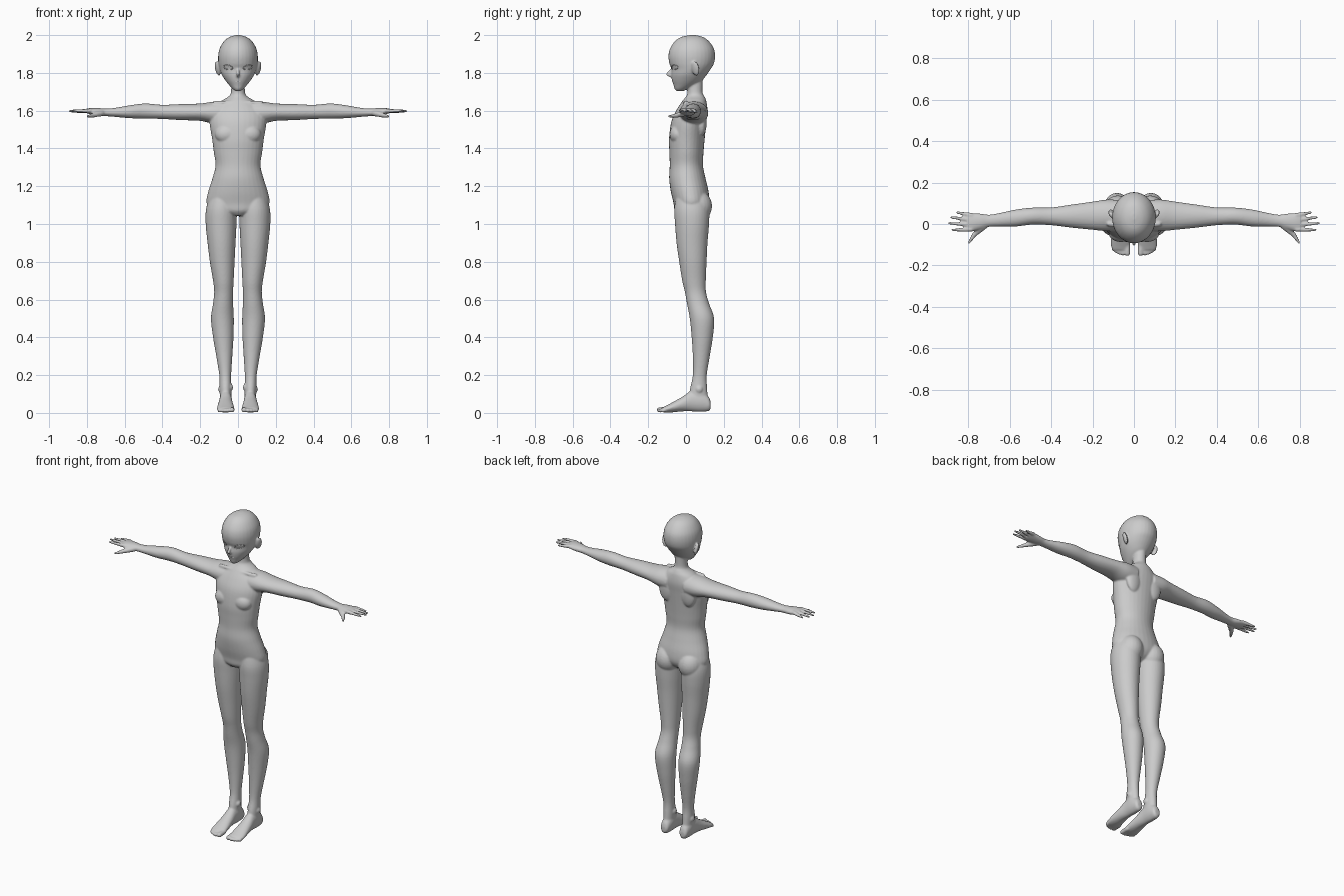
import bpy, bmesh, math
from mathutils import Vector, Matrix

if "Cube" in bpy.data.objects:
    bpy.data.objects.remove(bpy.data.objects["Cube"])

grey = bpy.data.materials.new("plain_grey")
grey.diffuse_color = (0.6, 0.6, 0.6, 1)
grey.use_nodes = True
grey.node_tree.nodes["Principled BSDF"].inputs["Base Color"].default_value = grey.diffuse_color
bm = bmesh.new()


def spline(rows, steps=5):
    """Smooth a list of equal-length rows with Catmull-Rom."""
    out = []
    for i in range(len(rows) - 1):
        p = [Vector(rows[max(0, min(len(rows) - 1, i + k))]) for k in (-1, 0, 1, 2)]
        for s in range(steps):
            t = s / steps
            out.append(0.5 * (2 * p[1] + (p[2] - p[0]) * t
                       + (2 * p[0] - 5 * p[1] + 4 * p[2] - p[3]) * t * t
                       + (3 * p[1] - p[0] - 3 * p[2] + p[3]) * t ** 3))
    return out + [Vector(rows[-1])]


def loft(rows, axis, sides=32):
    """Rows: position along axis, then low and high limits of the other two axes."""
    rings = []
    others = [k for k in range(3) if k != axis]
    for pos, a0, a1, b0, b1 in spline(rows):
        ring = []
        for i in range(sides):
            a = math.tau * i / sides
            co = [0, 0, 0]
            co[axis] = pos
            co[others[0]] = (a0 + a1) / 2 + (a1 - a0) / 2 * math.cos(a)
            co[others[1]] = (b0 + b1) / 2 + (b1 - b0) / 2 * math.sin(a)
            ring.append(bm.verts.new(co))
        rings.append(ring)
    faces = [bm.faces.new(rings[0]), bm.faces.new(rings[-1][::-1])]
    for r, q in zip(rings, rings[1:]):
        for i in range(sides):
            j = (i + 1) % sides
            faces.append(bm.faces.new((r[i], q[i], q[j], r[j])))
    bmesh.ops.recalc_face_normals(bm, faces=faces)


def ball(center, radii, rot=(0, 0, 0)):
    m = Matrix.Translation(center)
    for ang, ax in zip(rot, "XYZ"):
        m = m @ Matrix.Rotation(ang, 4, ax)
    m = m @ Matrix.Diagonal((*radii, 1))
    bmesh.ops.create_uvsphere(bm, u_segments=24, v_segments=16, radius=1, matrix=m)


def capsule(a, b, ra, rb):
    a, b = Vector(a), Vector(b)
    d = b - a
    m = Matrix.Translation((a + b) / 2) @ d.to_track_quat('Z', 'Y').to_matrix().to_4x4()
    bmesh.ops.create_cone(bm, cap_ends=True, segments=16, radius1=ra, radius2=rb,
                          depth=d.length, matrix=m)
    ball(a, (ra,) * 3)
    ball(b, (rb,) * 3)


# leg: z, inner x, outer x, front y, back y
loft([(1.16, .02, .145, -.05, .10), (1.08, .008, .169, -.062, .122),
      (1.0, .008, .171, -.058, .122), (.9, .013, .161, -.05, .114),
      (.8, .018, .149, -.036, .109), (.7, .023, .132, -.02, .105),
      (.64, .026, .126, -.006, .106), (.58, .026, .132, .005, .122),
      (.5, .022, .143, .02, .149), (.4, .024, .132, .03, .142),
      (.3, .03, .115, .036, .126), (.2, .036, .099, .036, .11),
      (.13, .035, .097, .022, .112), (.06, .036, .094, .01, .118)], 2)
# foot: y, inner x, outer x, bottom z, top z
loft([(.131, .05, .08, .025, .055), (.12, .039, .091, .01, .085),
      (.08, .033, .097, .006, .12), (.03, .032, .098, .008, .118),
      (-.02, .027, .104, .008, .085), (-.07, .021, .11, .003, .057),
      (-.105, .02, .111, .002, .038), (-.125, .028, .104, .004, .028)], 1)
# toes
for x, y, r in ((.032, -.141, .014), (.053, -.143, .0105), (.070, -.139, .01),
                (.085, -.132, .0095), (.099, -.122, .009)):
    capsule((x, -.095, .018), (x, y, r + .002), r, r)
# ankle bones and buttocks
ball((.094, .07, .125), (.011, .018, .018))
ball((.037, .06, .135), (.011, .018, .018))
ball((.078, .058, 1.095), (.074, .08, .085))
# arm: x, front y, back y, bottom z, top z
loft([(.06, -.035, .115, 1.52, 1.652), (.13, -.035, .118, 1.53, 1.648),
      (.2, -.028, .108, 1.546, 1.638), (.3, -.018, .094, 1.55, 1.635),
      (.4, -.006, .08, 1.556, 1.631), (.49, -.003, .079, 1.558, 1.638),
      (.57, -.012, .07, 1.56, 1.629), (.65, -.012, .053, 1.567, 1.615),
      (.7, -.014, .045, 1.571, 1.611), (.74, -.026, .05, 1.573, 1.614),
      (.78, -.035, .052, 1.58, 1.614), (.805, -.034, .05, 1.588, 1.61)], 0)
# fingers and thumb
for y0, x1, y1, z1 in ((.043, .853, .055, 1.592), (.019, .882, .032, 1.596),
                       (-.005, .892, .004, 1.598), (-.026, .876, -.029, 1.598)):
    capsule((.785, y0, 1.6), (x1, y1, z1), .0115, .0065)
capsule((.725, -.01, 1.587), (.77, -.05, 1.575), .017, .012)
capsule((.77, -.05, 1.575), (.797, -.09, 1.57), .012, .0065)
# ear
ball((.108, .05, 1.823), (.011, .022, .04), (.15, .2, -.5))
# collarbone and chest
capsule((.018, -.012, 1.643), (.12, .0, 1.64), .01, .012)
ball((.062, -.045, 1.475), (.06, .042, .05))
ball((.075, .085, 1.545), (.05, .025, .08))

# second side of every paired part
new = bmesh.ops.duplicate(bm, geom=bm.verts[:] + bm.edges[:] + bm.faces[:])["geom"]
bmesh.ops.scale(bm, vec=(-1, 1, 1), verts=[g for g in new if isinstance(g, bmesh.types.BMVert)])
bmesh.ops.reverse_faces(bm, faces=[g for g in new if isinstance(g, bmesh.types.BMFace)])

# torso and neck: z, left x, right x, front y, back y
trunk = [(1.78, .036, .005, .09), (1.70, .037, .008, .087), (1.675, .05, .0, .098),
         (1.65, .09, -.02, .108), (1.6, .142, -.052, .114), (1.54, .151, -.078, .108),
         (1.45, .137, -.09, .099), (1.38, .128, -.088, .093), (1.31, .119, -.086, .09),
         (1.24, .136, -.089, .104), (1.17, .158, -.08, .12), (1.11, .166, -.066, .122),
         (1.07, .13, -.06, .1), (1.045, .05, -.04, .06)]
loft([(z, -w, w, f, b) for z, w, f, b in trunk], 2)
# head: z, half width, front y, back y
skull = [(2.0, .012, .02, .05), (1.99, .045, -.025, .09), (1.968, .074, -.058, .121),
         (1.93, .097, -.084, .147), (1.89, .105, -.093, .154), (1.85, .103, -.088, .148),
         (1.82, .097, -.077, .131), (1.79, .086, -.078, .11), (1.76, .067, -.074, .085),
         (1.735, .047, -.066, .05), (1.715, .028, -.06, .01), (1.703, .012, -.05, -.015)]
loft([(z, -w, w, f, b) for z, w, f, b in skull], 2)
# nose
capsule((0, -.07, 1.825), (0, -.097, 1.792), .006, .009)
capsule((0, -.074, 1.778), (0, -.096, 1.792), .006, .009)

# blend the parts into one smooth body
mesh = bpy.data.meshes.new("body")
bm.to_mesh(mesh)
bm.free()
body = bpy.data.objects.new("body", mesh)
bpy.context.collection.objects.link(body)
bpy.context.view_layer.objects.active = body
body.select_set(True)
remesh = body.modifiers.new("blend", 'REMESH')
remesh.mode = 'VOXEL'
remesh.voxel_size = 0.005
remesh.use_smooth_shade = True
soften = body.modifiers.new("soften", 'SMOOTH')
soften.factor = 0.5
soften.iterations = 6
for name in ("blend", "soften"):
    bpy.ops.object.modifier_apply(modifier=name)
body.data.materials.clear()
body.data.materials.append(grey)
bpy.ops.object.shade_smooth()


def face_line(name, points, closed, r):
    """Thin raised line laid on the front of the face."""
    curve = bpy.data.curves.new(name, 'CURVE')
    curve.dimensions = '3D'
    curve.bevel_depth = r
    curve.bevel_resolution = 2
    line = curve.splines.new('POLY')
    line.points.add(len(points) - 1)
    line.use_cyclic_u = closed
    for p, (x, z) in zip(line.points, points):
        hit = body.ray_cast(Vector((x, -1, z)), Vector((0, 1, 0)))
        p.co = (*hit[1], 1)
    obj = bpy.data.objects.new(name, curve)
    bpy.context.collection.objects.link(obj)
    curve.materials.append(grey)


# eyelids and mouth
for side, s in (("left", -1), ("right", 1)):
    ring = [math.tau * i / 24 for i in range(24)]
    face_line(side + "_eyelid", [(s * (.052 + .023 * math.cos(a)),
              1.829 + .004 * math.cos(a) + .012 * math.sin(a)) for a in ring], True, .0025)
face_line("mouth", [(.004 * i, 1.755 + .0003 * abs(i)) for i in range(-5, 6)], False, .002)
